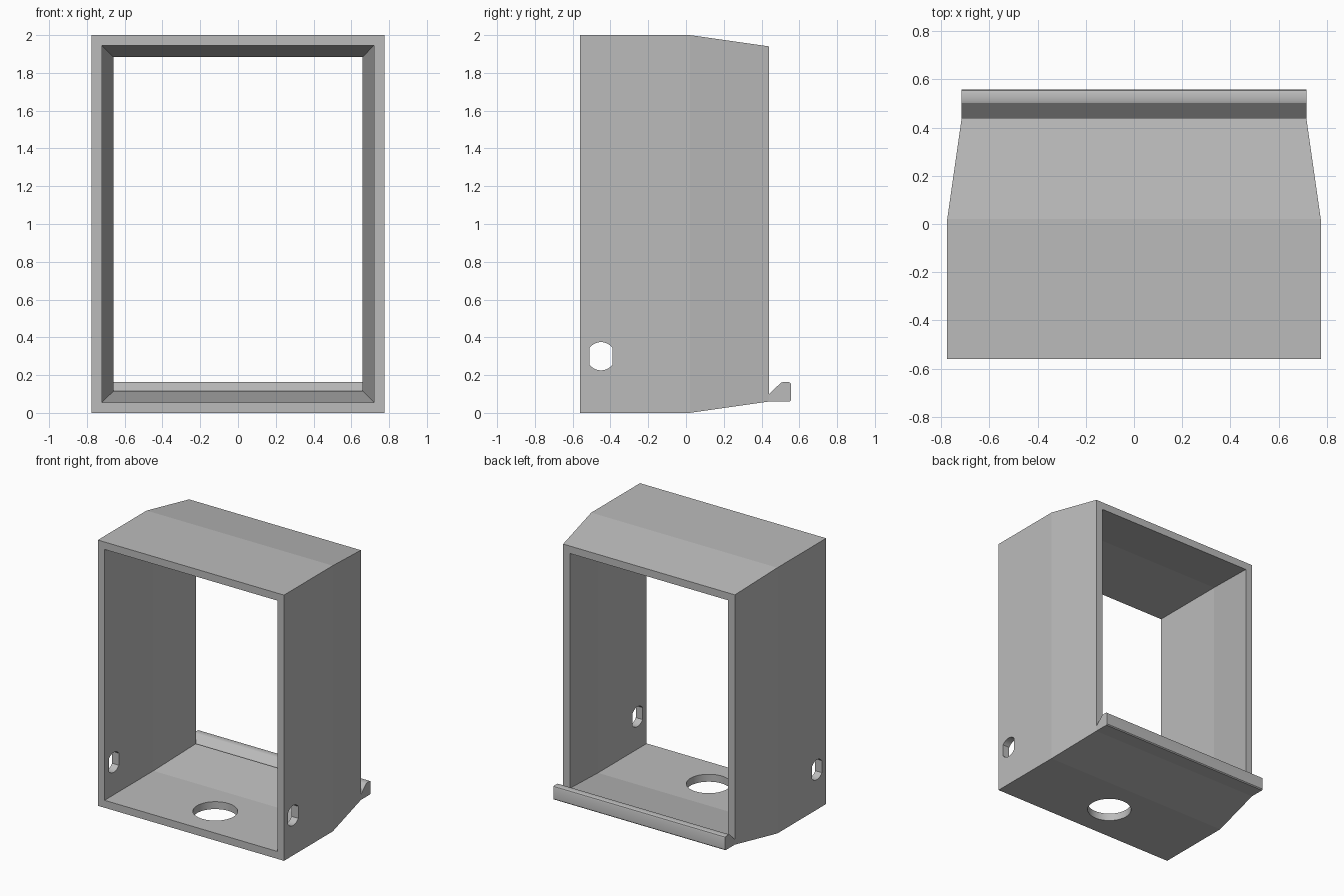
import bpy
import bmesh
import math
from mathutils import Matrix

if "Cube" in bpy.data.objects:
    bpy.data.objects.remove(bpy.data.objects["Cube"], do_unlink=True)

grey = bpy.data.materials.new("plain grey")
grey.use_nodes = True
COLOUR = (0.5, 0.5, 0.5, 1)
grey.diffuse_color = COLOUR
grey.node_tree.nodes["Principled BSDF"].inputs["Base Color"].default_value = COLOUR

WALL = 0.056
FRONT, BEND, BACK = -0.56, 0.02, 0.44
HALF_X, TAPER = 0.775, 0.06


def finish(name, bm):
    bmesh.ops.recalc_face_normals(bm, faces=bm.faces)
    mesh = bpy.data.meshes.new(name)
    bm.to_mesh(mesh)
    bm.free()
    mesh.materials.append(grey)
    obj = bpy.data.objects.new(name, mesh)
    bpy.context.collection.objects.link(obj)
    return obj


def ring(bm, y, inset):
    x, low, high = HALF_X - inset, inset, 2 - inset
    return [bm.verts.new((a, y, b)) for a, b in
            ((-x, low), (x, low), (x, high), (-x, high))]


def prism(name, points, to_world, depth):
    """Extrude a flat outline by depth, centred on the plane given by to_world."""
    bm = bmesh.new()
    face = bm.faces.new([bm.verts.new((u, v, -depth / 2)) for u, v in points])
    moved = bmesh.ops.extrude_face_region(bm, geom=[face])["geom"]
    bmesh.ops.translate(bm, vec=(0, 0, depth),
                        verts=[v for v in moved if isinstance(v, bmesh.types.BMVert)])
    bm.transform(to_world)
    return finish(name, bm)


def circle(radius, steps):
    return [(radius * math.cos(math.tau * i / steps),
             radius * math.sin(math.tau * i / steps)) for i in range(steps)]


# Open sleeve: outer and inner rings joined into one tapered wall
bm = bmesh.new()
rings = [ring(bm, y, inset) for y, inset in (
    (FRONT, 0), (BEND, 0), (BACK, TAPER),
    (BACK, TAPER + WALL), (BEND, WALL), (FRONT, WALL))]
for a, b in zip(rings, rings[1:] + rings[:1]):
    for i in range(4):
        j = (i + 1) % 4
        bm.faces.new((a[i], a[j], b[j], b[i]))
sleeve = finish("sleeve", bm)

# Axes that lay an outline (u, v) in the y-z plane
side_plane = Matrix(((0, 0, 1, 0), (1, 0, 0, 0), (0, 1, 0, 0), (0, 0, 0, 1)))

# Side slots with clipped round ends, through both walls, and the cable hole in the floor
slot = [(max(-0.06, min(0.06, u)), v) for u, v in circle(0.075, 32)
        if abs(u) < 0.06]
corner = math.sqrt(0.075 ** 2 - 0.06 ** 2)
slot += [(s * 0.06, t * corner) for s in (-1, 1) for t in (-1, 1)]
slot.sort(key=lambda p: math.atan2(p[1], p[0]))
cutters = [prism("slot_cutter", slot,
                 Matrix.Translation((0, -0.45, z)) @ side_plane, 2)
           for z in (0.3, 1.7)]
cutters.append(prism("floor_hole_cutter", circle(0.153, 48),
                     Matrix.Translation((0, -0.27, 0)), 0.4))
for cutter in cutters:
    cutter.hide_render = True
    mod = sleeve.modifiers.new("hole", "BOOLEAN")
    mod.operation = "DIFFERENCE"
    mod.solver = "EXACT"
    mod.object = cutter

# Bake the holes, then drop the cutters
bpy.context.view_layer.update()
baked = bpy.data.meshes.new_from_object(
    sleeve.evaluated_get(bpy.context.evaluated_depsgraph_get()))
sleeve.modifiers.clear()
sleeve.data = baked
for cutter in cutters:
    bpy.data.objects.remove(cutter, do_unlink=True)

# Hooked lip along the bottom of the back edge
lip_outline = [(BACK, 0.06), (0.55, 0.06), (0.557, 0.067), (0.557, 0.15),
               (0.553, 0.159), (0.544, 0.163), (0.512, 0.163), (0.503, 0.16),
               (BACK, 0.1)]
lip = prism("back_lip", lip_outline, side_plane, 2 * (HALF_X - TAPER))

# Smooth the round holes and lip corners, keep the rest sharp
for obj in (sleeve, lip):
    bpy.ops.object.select_all(action="DESELECT")
    obj.select_set(True)
    bpy.context.view_layer.objects.active = obj
    bpy.ops.object.shade_smooth_by_angle(angle=math.radians(25))
    if obj is sleeve:
        # The shallow bend in the walls stays a crisp fold
        for edge in obj.data.edges:
            ys = [obj.data.vertices[i].co.y for i in edge.vertices]
            if all(abs(y - BEND) < 0.001 for y in ys):
                edge.use_edge_sharp = True
